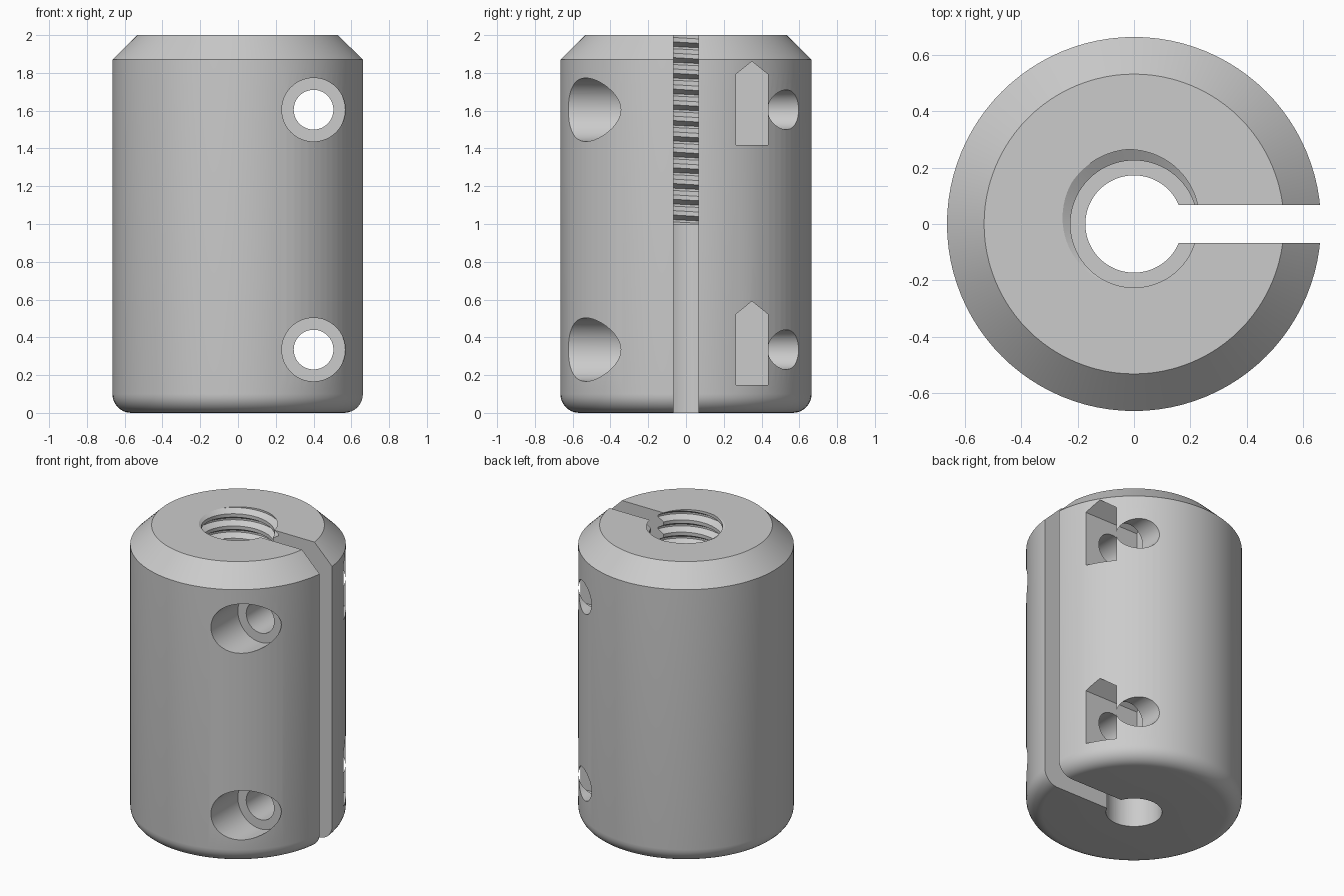
import bpy, bmesh, math
from mathutils import Matrix, Vector

if "Cube" in bpy.data.objects:
    bpy.data.objects.remove(bpy.data.objects["Cube"], do_unlink=True)

RADIUS, HEIGHT = 0.665, 2.0
BOLT_X = 0.4
BOLT_HEIGHTS = (0.335, 1.605)

# Single plain grey
grey = bpy.data.materials.new("plain_grey")
grey.use_nodes = True
grey.diffuse_color = (0.6, 0.6, 0.6, 1)
grey.node_tree.nodes["Principled BSDF"].inputs["Base Color"].default_value = (0.6, 0.6, 0.6, 1)


def finish(name, bm):
    bmesh.ops.recalc_face_normals(bm, faces=bm.faces)
    mesh = bpy.data.meshes.new(name)
    bm.to_mesh(mesh)
    bm.free()
    mesh.materials.append(grey)
    obj = bpy.data.objects.new(name, mesh)
    bpy.context.collection.objects.link(obj)
    return obj


def lathe(name, profile, steps=96):
    """Spin an (r, z) profile about the z axis."""
    bm = bmesh.new()
    verts = [bm.verts.new((r, 0, z)) for r, z in profile]
    edges = [bm.edges.new(pair) for pair in zip(verts, verts[1:])]
    bmesh.ops.spin(bm, geom=verts + edges, cent=(0, 0, 0), axis=(0, 0, 1),
                   angle=math.tau, steps=steps)
    bmesh.ops.remove_doubles(bm, verts=bm.verts, dist=1e-5)
    return finish(name, bm)


def rod_y(name, radius, y0, y1, z):
    """Cylinder lying along y at the bolt position."""
    bm = bmesh.new()
    place = Matrix.Translation((BOLT_X, (y0 + y1) / 2, z)) @ Matrix.Rotation(math.pi / 2, 4, 'X')
    bmesh.ops.create_cone(bm, cap_ends=True, segments=64, radius1=radius, radius2=radius,
                          depth=y1 - y0, matrix=place)
    return finish(name, bm)


def prism_x(name, outline, x0, x1):
    """Extrude a (y, z) outline along x."""
    bm = bmesh.new()
    face = bm.faces.new([bm.verts.new((x0, y, z)) for y, z in outline])
    new = bmesh.ops.extrude_face_region(bm, geom=[face])["geom"]
    moved = [v for v in new if isinstance(v, bmesh.types.BMVert)]
    bmesh.ops.translate(bm, verts=moved, vec=(x1 - x0, 0, 0))
    return finish(name, bm)


def thread(name, z0, z1, pitch=1 / 12, steps=72):
    """Helical tap from z0 to z1: crest, root and flanks swept upward."""
    section = [(-0.048, 0.226), (-0.024, 0.266), (-0.012, 0.266), (0.012, 0.226)]
    count = steps * 19
    bm = bmesh.new()
    rows = []
    for k in range(count):
        a = math.tau * k / steps
        rise = 0.99 + pitch * (k / steps - 3)
        rows.append([bm.verts.new((r * math.cos(a), r * math.sin(a), rise + dz))
                     for dz, r in section])
    for k in range(count - steps - 1):
        here = rows[k] + rows[k + steps][:1]
        ahead = rows[k + 1] + rows[k + 1 + steps][:1]
        for j in range(len(section)):
            bm.faces.new((here[j], ahead[j], ahead[j + 1], here[j + 1]))
    # Trim both ends flat and cap them
    for z, direction in ((z0, -1), (z1, 1)):
        bmesh.ops.bisect_plane(bm, geom=bm.verts[:] + bm.edges[:] + bm.faces[:],
                               plane_co=Vector((0, 0, z)), plane_no=Vector((0, 0, direction)),
                               clear_outer=True)
    loose = [v for v in bm.verts if not v.link_faces]
    bmesh.ops.delete(bm, geom=loose, context='VERTS')
    rim = [e for e in bm.edges if e.is_boundary]
    bmesh.ops.holes_fill(bm, edges=rim, sides=0)
    return finish(name, bm)


# Body: rounded foot, straight wall, chamfered top
fillet = 0.1
foot = [(RADIUS - fillet + fillet * math.sin(t), fillet - fillet * math.cos(t))
        for t in (math.pi / 2 * i / 8 for i in range(9))]
body = lathe("coupling_body", [(0, 0)] + foot +
             [(RADIUS, HEIGHT - 0.13), (0.533, HEIGHT), (0, HEIGHT)])

# Cutters: plain bore below, threaded bore above, clamping slot on the left
cutters = [
    lathe("plain_bore", [(0, -0.1), (0.173, -0.1), (0.173, 1.04), (0, 1.04)], 72),
    thread("threaded_bore", 1.0, HEIGHT + 0.1),
    prism_x("clamp_slot", [(-0.067, -0.1), (0.067, -0.1), (0.067, 2.1), (-0.067, 2.1)], 0, 1),
]

# Bolt holes with head recess in front and roofed nut pocket behind
for z in BOLT_HEIGHTS:
    low, shoulder, peak = z - 0.188, z + 0.188, z + 0.256
    cutters += [
        rod_y("bolt_hole", 0.105, -1, 1, z),
        rod_y("bolt_head_recess", 0.168, -1.1, -0.333, z),
        prism_x("nut_pocket", [(0.265, low), (0.433, low), (0.433, shoulder),
                               (0.349, peak), (0.265, shoulder)], 0.2, 1),
    ]

bpy.ops.object.select_all(action='DESELECT')
bpy.context.view_layer.objects.active = body
body.select_set(True)
for cutter in cutters:
    cutter.hide_render = True
    cut = body.modifiers.new(cutter.name, 'BOOLEAN')
    cut.operation = 'DIFFERENCE'
    cut.solver = 'EXACT'
    cut.object = cutter
    bpy.ops.object.modifier_apply(modifier=cut.name)
    bpy.data.objects.remove(cutter, do_unlink=True)

bpy.ops.object.shade_smooth_by_angle(angle=math.radians(25))
